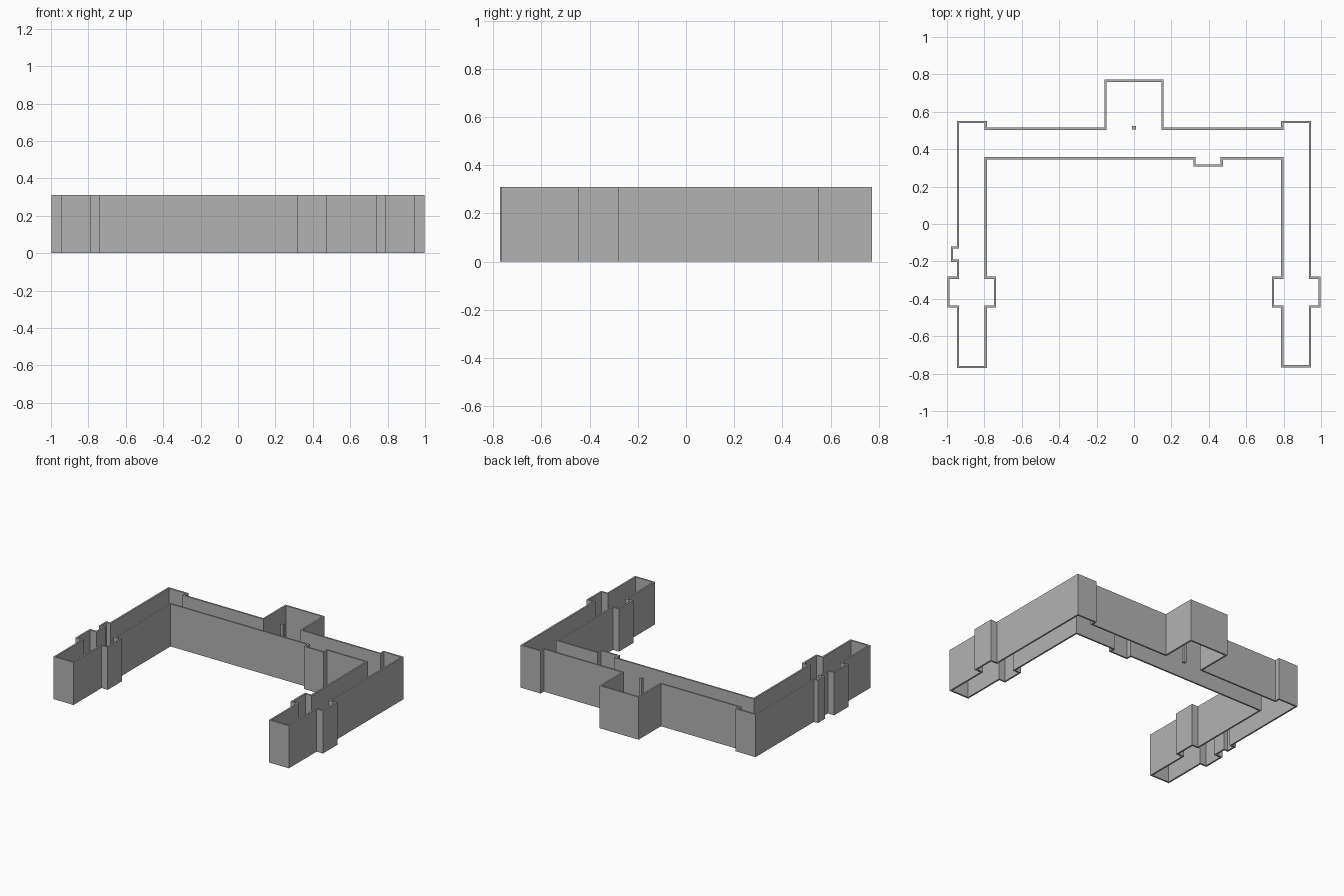
import bpy
import bmesh

cube = bpy.data.objects.get("Cube")
if cube:
    bpy.data.objects.remove(cube, do_unlink=True)

HEIGHT = 0.31
THICKNESS = 0.012

grey = bpy.data.materials.new("plain grey")
grey.use_nodes = True
grey.diffuse_color = (0.45, 0.45, 0.45, 1)
grey.node_tree.nodes["Principled BSDF"].inputs["Base Color"].default_value = (0.45, 0.45, 0.45, 1)


def corners(steps):
    """Turn alternating y, x values into the corners of a right-angled path."""
    points = []
    for i in range(len(steps) - 1):
        a, b = steps[i], steps[i + 1]
        points.append((b, a) if i % 2 == 0 else (a, b))
    return points


def wing(tip, outer_bay=(), inner_bay=()):
    """One half of the plan, from the rear bay round the arm to the courtyard."""
    rear, back, corner, court = 0.772, 0.515, 0.552, 0.346
    bay_back, bay_front = -0.281, -0.447
    inner, outer = 0.786, 0.947
    return corners([rear, 0.158, back, inner, corner, outer, *outer_bay,
                    bay_back, 0.998, bay_front, outer, tip, inner,
                    bay_front, 0.737, bay_back, inner, court, *inner_bay])


def add_object(name, bm):
    bmesh.ops.recalc_face_normals(bm, faces=bm.faces)
    mesh = bpy.data.meshes.new(name)
    bm.to_mesh(mesh)
    bm.free()
    mesh.materials.append(grey)
    obj = bpy.data.objects.new(name, mesh)
    bpy.context.collection.objects.link(obj)


def raise_faces(bm):
    new = bmesh.ops.extrude_face_region(bm, geom=bm.faces[:])["geom"]
    verts = [v for v in new if isinstance(v, bmesh.types.BMVert)]
    bmesh.ops.translate(bm, verts=verts, vec=(0, 0, HEIGHT))


# Plan outline: left wing has the courtyard bay, right wing a narrow side bay
left_wing = wing(-0.766, inner_bay=(0.475, 0.307, 0.317, 0.346))
right_wing = wing(-0.771, outer_bay=(-0.12, 0.979, -0.202, 0.947))
outline = left_wing + [(-x, y) for x, y in reversed(right_wing)]

# Thin perimeter walls, open above and below
bm = bmesh.new()
plan = bm.faces.new([bm.verts.new((x, y, 0)) for x, y in outline])
plan.normal_update()
bmesh.ops.inset_region(bm, faces=[plan], thickness=THICKNESS,
                       use_boundary=True, use_even_offset=True)
bmesh.ops.delete(bm, geom=[plan], context="FACES_ONLY")
raise_faces(bm)
add_object("perimeter_walls", bm)

# Small square post at the mouth of the rear bay
bm = bmesh.new()
half = 0.01
bm.faces.new([bm.verts.new((x * half, 0.515 + y * half, 0))
              for x, y in ((-1, -1), (1, -1), (1, 1), (-1, 1))])
raise_faces(bm)
add_object("post", bm)
